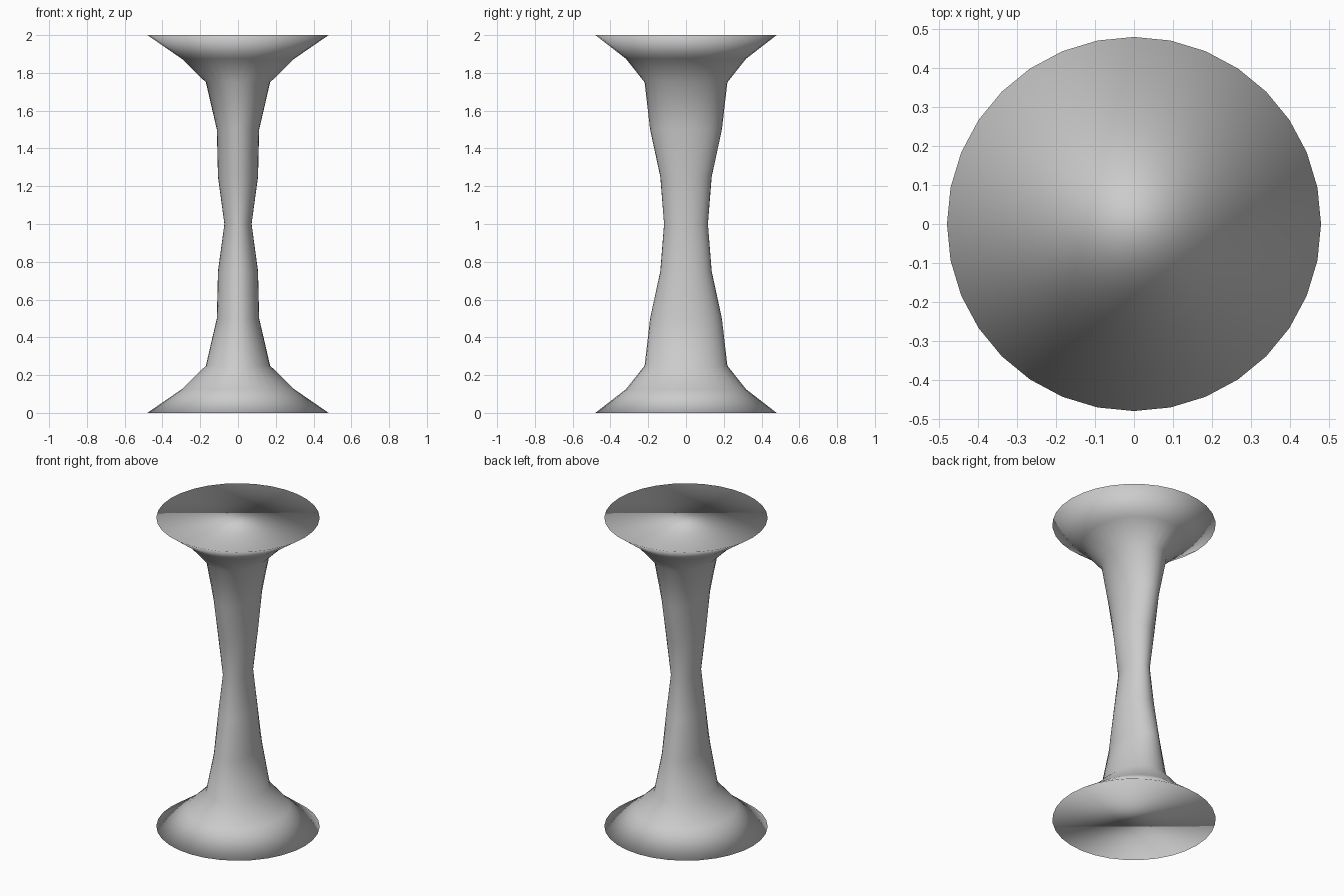
import bpy, bmesh
from math import cos, sin, pi

if "Cube" in bpy.data.objects:
    bpy.data.objects.remove(bpy.data.objects["Cube"])

SIDES = 32
# lower half profile: height, half width (x), half depth (y)
lower = [(0, .48, .48), (.125, .298, .318), (.25, .17, .219),
         (.5, .112, .19), (.75, .106, .136), (1, .072, .116)]
# mirror it about the waist for the upper half
sections = lower + [(2 - z, a, b) for z, a, b in reversed(lower[:-1])]

bm = bmesh.new()
# elliptical rings up the column
rings = [[bm.verts.new((a * cos(2 * pi * i / SIDES), b * sin(2 * pi * i / SIDES), z))
          for i in range(SIDES)] for z, a, b in sections]
for low, high in zip(rings, rings[1:]):
    for i in range(SIDES):
        j = (i + 1) % SIDES
        bm.faces.new((low[i], low[j], high[j], high[i]))
# flat end caps, smooth shaded with the sides
bm.faces.new(rings[0][::-1])
bm.faces.new(rings[-1])
for f in bm.faces:
    f.smooth = True

mesh = bpy.data.meshes.new("flared_column")
bm.to_mesh(mesh)
bm.free()
column = bpy.data.objects.new("flared_column", mesh)
bpy.context.collection.objects.link(column)
